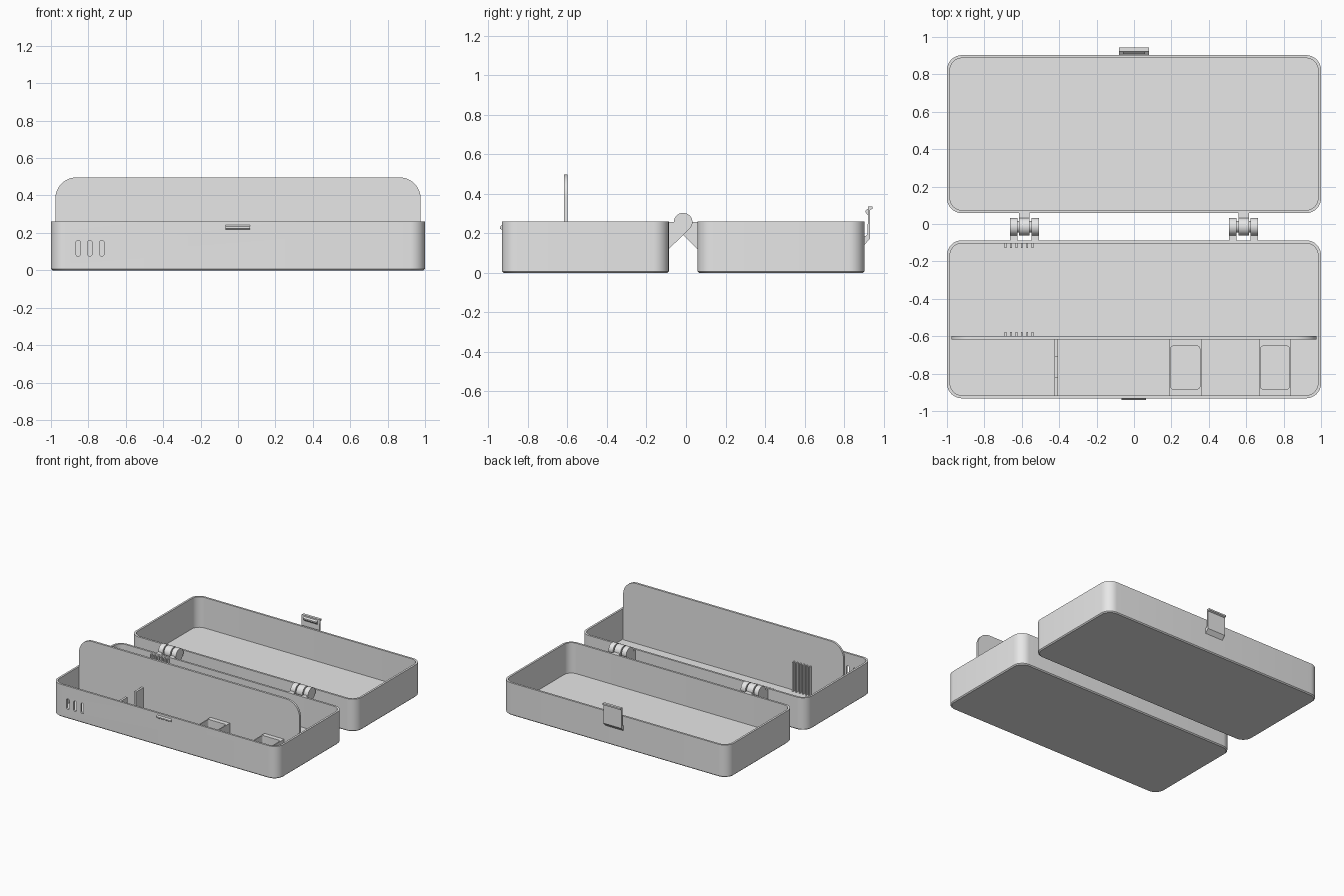
import bpy, bmesh
from math import sin, cos, pi, radians
from mathutils import Vector

cube = bpy.data.objects.get("Cube")
if cube:
    bpy.data.objects.remove(cube, do_unlink=True)

grey = bpy.data.materials.new("light grey plastic")
grey.use_nodes = True
colour = (0.8, 0.8, 0.8, 1)
grey.diffuse_color = colour
grey.node_tree.nodes["Principled BSDF"].inputs["Base Color"].default_value = colour

RIM = 0.26      # height of both trays
WALL = 0.016    # shell thickness
GAP = 0.0725    # half the gap between the trays
MID = -0.0145   # y of the hinge axis
DEPTH = 0.845   # tray depth


def finish(name, bm):
    bmesh.ops.recalc_face_normals(bm, faces=bm.faces)
    mesh = bpy.data.meshes.new(name)
    bm.to_mesh(mesh)
    bm.free()
    obj = bpy.data.objects.new(name, mesh)
    bpy.context.collection.objects.link(obj)
    mesh.materials.append(grey)
    return obj


def smooth(obj):
    bpy.ops.object.select_all(action="DESELECT")
    obj.select_set(True)
    bpy.context.view_layer.objects.active = obj
    bpy.ops.object.shade_smooth_by_angle(angle=radians(35))


def arc(cx, cy, r, start, end, steps=8):
    angles = [radians(start + (end - start) * i / steps) for i in range(steps + 1)]
    return [(cx + r * cos(a), cy + r * sin(a)) for a in angles]


def rounded_rect(x0, x1, y0, y1, r):
    corners = ((x1 - r, y1 - r), (x0 + r, y1 - r), (x0 + r, y0 + r), (x1 - r, y0 + r))
    return [p for i, (x, y) in enumerate(corners)
            for p in arc(x, y, r, 90 * i, 90 * i + 90)]


def loft(name, rings):
    """Join equal rings of 3D points and cap both ends."""
    bm = bmesh.new()
    loops = [[bm.verts.new(p) for p in ring] for ring in rings]
    n = len(loops[0])
    for a, b in zip(loops, loops[1:]):
        for i in range(n):
            j = (i + 1) % n
            bm.faces.new((a[i], a[j], b[j], b[i]))
    bm.faces.new(loops[0])
    bm.faces.new(loops[-1])
    obj = finish(name, bm)
    smooth(obj)
    return obj


def prism(name, profile, lo, hi, axis="x"):
    """Extrude a (y, z) profile along x, or an (x, z) profile along y."""
    if axis == "x":
        place = lambda p, t: Vector((t, p[0], p[1]))
    else:
        place = lambda p, t: Vector((p[0], t, p[1]))
    return loft(name, [[place(p, t) for p in profile] for t in (lo, hi)])


def box(name, x0, x1, y0, y1, z0, z1):
    return prism(name, [(y0, z0), (y1, z0), (y1, z1), (y0, z1)], x0, x1)


def tray(name, x0, x1, y0, y1, z0, z1, r, wx, wy, inner_r, floor, bevel):
    """Open container with a small bevel under its base."""
    def ring(dx, dy, rad, z):
        pts = rounded_rect(x0 + dx, x1 - dx, y0 + dy, y1 - dy, rad)
        return [(x, y, z) for x, y in pts]
    return loft(name, [ring(bevel, bevel, r - bevel / 2, z0),
                       ring(0, 0, r, z0 + bevel), ring(0, 0, r, z1),
                       ring(wx, wy, inner_r, z1), ring(wx, wy, inner_r, floor)])


# Two trays, opened flat
front_y1 = MID - GAP
front_y0 = front_y1 - DEPTH
back_y0 = MID + GAP
back_y1 = back_y0 + DEPTH
base = tray("base_tray", -1, 1, front_y0, front_y1, 0, RIM,
            0.08, WALL, WALL, 0.065, WALL, 0.008)
tray("lid_tray", -1, 1, back_y0, back_y1, 0, RIM,
     0.08, WALL, WALL, 0.065, WALL, 0.008)

# Three upright slots through the front wall
for x in (-0.855, -0.792, -0.728):
    r = 0.012
    shape = arc(x, 0.148, r, 0, 180) + arc(x, 0.087, r, 180, 360)
    cutter = prism("slot_cutter", shape, front_y0 - 0.05, front_y0 + 0.05, "y")
    cutter.hide_render = True
    cut = base.modifiers.new("slot", "BOOLEAN")
    cut.operation = "DIFFERENCE"
    cut.solver = "EXACT"
    cut.object = cutter
    bpy.context.view_layer.objects.active = base
    bpy.ops.object.modifier_apply(modifier=cut.name)
    bpy.data.objects.remove(cutter, do_unlink=True)
smooth(base)

# Tall divider with rounded upper corners
half, top, r = 0.977, 0.497, 0.115
div_y0, div_y1 = -0.617, -0.6
outline = [(-half, WALL), (half, WALL)]
outline += arc(half - r, top - r, r, 0, 90, 12) + arc(r - half, top - r, r, 90, 180, 12)
prism("divider", outline, div_y0, div_y1, "y")

# Facing rib rows on the divider and the rear wall
for i in range(6):
    x = -0.687 + i * 0.029
    box("divider_rib", x - 0.005, x + 0.005, div_y1 - 0.002, -0.578, WALL, 0.25)
    box("wall_rib", x - 0.005, x + 0.005, -0.127, front_y1 - WALL + 0.002, WALL, 0.25)

# Small cross partition with a notch
inner_y = front_y0 + WALL - 0.002
notch = [(inner_y, WALL), (div_y0, WALL), (div_y0, 0.25), (-0.71, 0.25),
         (-0.71, 0.11), (-0.82, 0.11), (-0.82, 0.25), (inner_y, 0.25)]
prism("partition", notch, -0.424, -0.406)

# Two pocket holders in the front compartment
for x in (0.187, 0.667):
    tray("pocket_holder", x, x + 0.173, inner_y, div_y0, 0.01, 0.17,
         0.001, 0.008, 0.036, 0.015, 0.03, 0)

# Hinges: outer knuckles on the base, middle knuckle on the lid, one pin each
axis_z, knuckle_r = 0.257, 0.047
reach = knuckle_r * sin(pi / 4)
low = axis_z - 2 * reach - GAP


def knuckle(name, side, x0, x1):
    pts = [(-GAP - 0.003, axis_z), (-GAP - 0.003, low)]
    pts += arc(0, axis_z, knuckle_r, -45, 180, 20)
    prism(name, [(MID + side * y, z) for y, z in pts], x0, x1)


for s in (-1, 1):
    for name, side, a, b in (("base_knuckle", 1, 0.507, 0.549),
                             ("lid_knuckle", -1, 0.558, 0.615),
                             ("base_knuckle", 1, 0.624, 0.664)):
        knuckle(name, side, min(s * a, s * b), max(s * a, s * b))
    prism("hinge_pin", arc(MID, axis_z, 0.03, 0, 345, 23), s * 0.585 - 0.07, s * 0.585 + 0.07)

# Latch on the lid: sloped foot, upright plate and lipped top
y = back_y1
foot = [(y - 0.003, 0.14), (y + 0.028, 0.172), (y + 0.028, 0.318), (y + 0.04, 0.324),
        (y + 0.04, 0.336), (y + 0.018, 0.336), (y + 0.016, 0.195), (y - 0.003, 0.18)]
prism("latch", foot, -0.08, 0.08)
ridge = [(y + 0.018, 0.292), (y + 0.018, 0.325), (y + 0.006, 0.316), (y + 0.006, 0.306)]
prism("latch_ridge", ridge, -0.06, 0.06)

# Catch on the base front
y = front_y0
catch = [(y + 0.003, 0.216), (y - 0.009, 0.224), (y - 0.009, 0.234), (y + 0.003, 0.245)]
prism("catch", catch, -0.066, 0.064)
